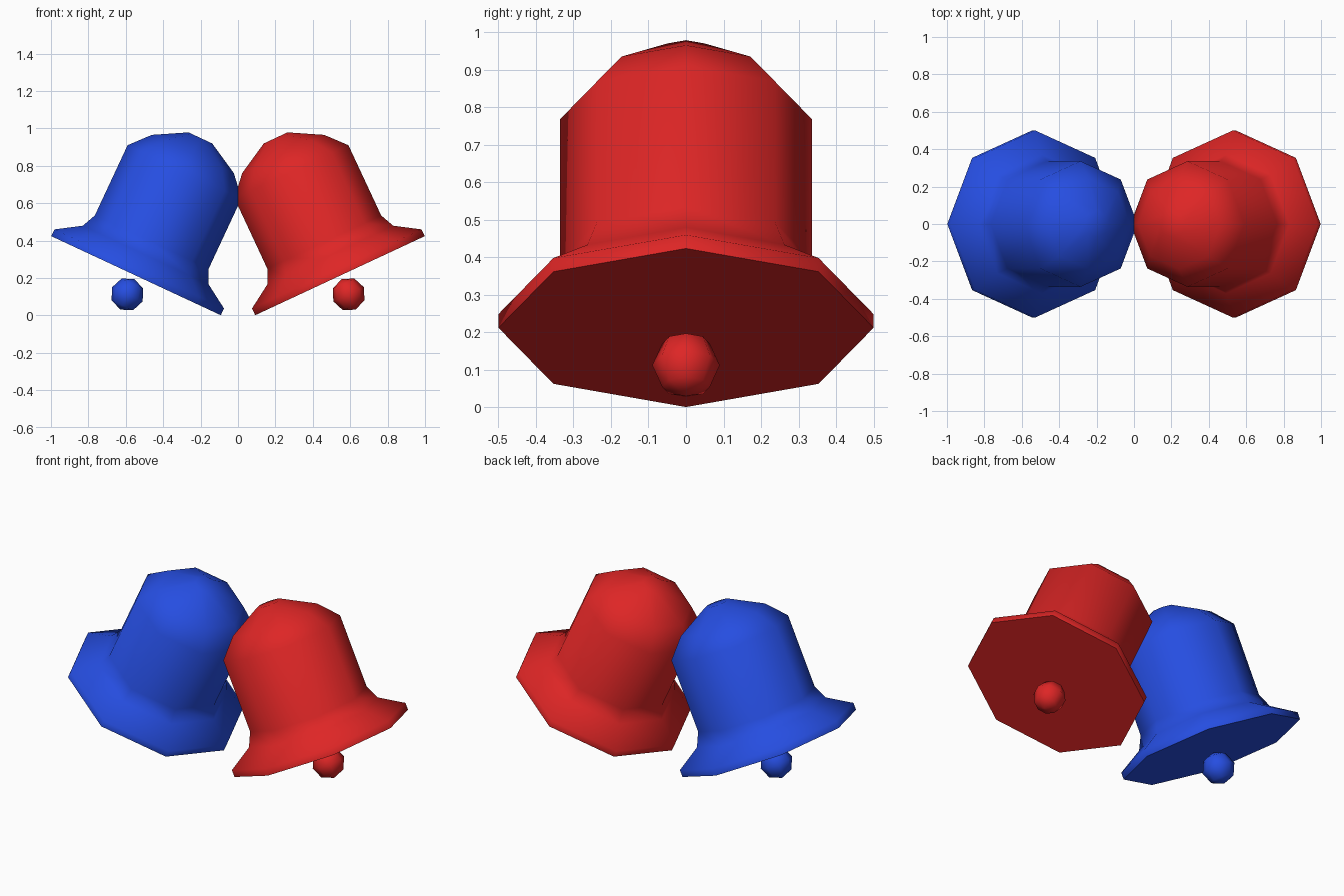
import bpy, bmesh, math
from mathutils import Matrix

cube = bpy.data.objects.get("Cube")
if cube:
    bpy.data.objects.remove(cube, do_unlink=True)

SIDES = 8
TILT = math.radians(25)
# Bell outline as (radius, height), crown to mouth
PROFILE = [(0, 0.813), (0.07, 0.813), (0.242, 0.718), (0.336, 0.613),
           (0.336, 0.199), (0.371, 0.122), (0.5, 0.04), (0.5, 0), (0, 0)]


def make_material(name, colour):
    mat = bpy.data.materials.new(name)
    mat.use_nodes = True
    mat.diffuse_color = colour
    mat.node_tree.nodes["Principled BSDF"].inputs["Base Color"].default_value = colour
    return mat


def finish(bm, name, mat, matrix):
    bmesh.ops.recalc_face_normals(bm, faces=bm.faces)
    mesh = bpy.data.meshes.new(name)
    bm.to_mesh(mesh)
    bm.free()
    mesh.materials.append(mat)
    obj = bpy.data.objects.new(name, mesh)
    obj.matrix_world = matrix
    bpy.context.collection.objects.link(obj)
    bpy.ops.object.select_all(action='DESELECT')
    obj.select_set(True)
    bpy.context.view_layer.objects.active = obj
    bpy.ops.object.shade_smooth_by_angle(angle=math.radians(60))


def make_bell(side, label, mat):
    # Each bell tilts so its crown leans to the middle
    matrix = Matrix.Translation((side * 0.545, 0, 0.2125)) @ Matrix.Rotation(-side * TILT, 4, 'Y')

    # Lathed body, closed at crown and mouth
    bm = bmesh.new()
    verts = [bm.verts.new((r, 0, z)) for r, z in PROFILE]
    edges = [bm.edges.new(pair) for pair in zip(verts, verts[1:])]
    bmesh.ops.spin(bm, geom=verts + edges, cent=(0, 0, 0), axis=(0, 0, 1),
                   angle=math.tau, steps=SIDES, use_merge=False)
    bmesh.ops.remove_doubles(bm, verts=bm.verts, dist=0.0005)
    finish(bm, label + "_bell_body", mat, matrix)

    # Clapper ball hanging just below the mouth
    bm = bmesh.new()
    bmesh.ops.create_uvsphere(bm, u_segments=SIDES, v_segments=SIDES // 2, radius=0.09)
    finish(bm, label + "_bell_clapper", mat, matrix @ Matrix.Translation((0, 0, -0.11)))


make_bell(1, "left", make_material("red", (0.73, 0.019, 0.019, 1)))
make_bell(-1, "right", make_material("blue", (0.019, 0.075, 0.75, 1)))
